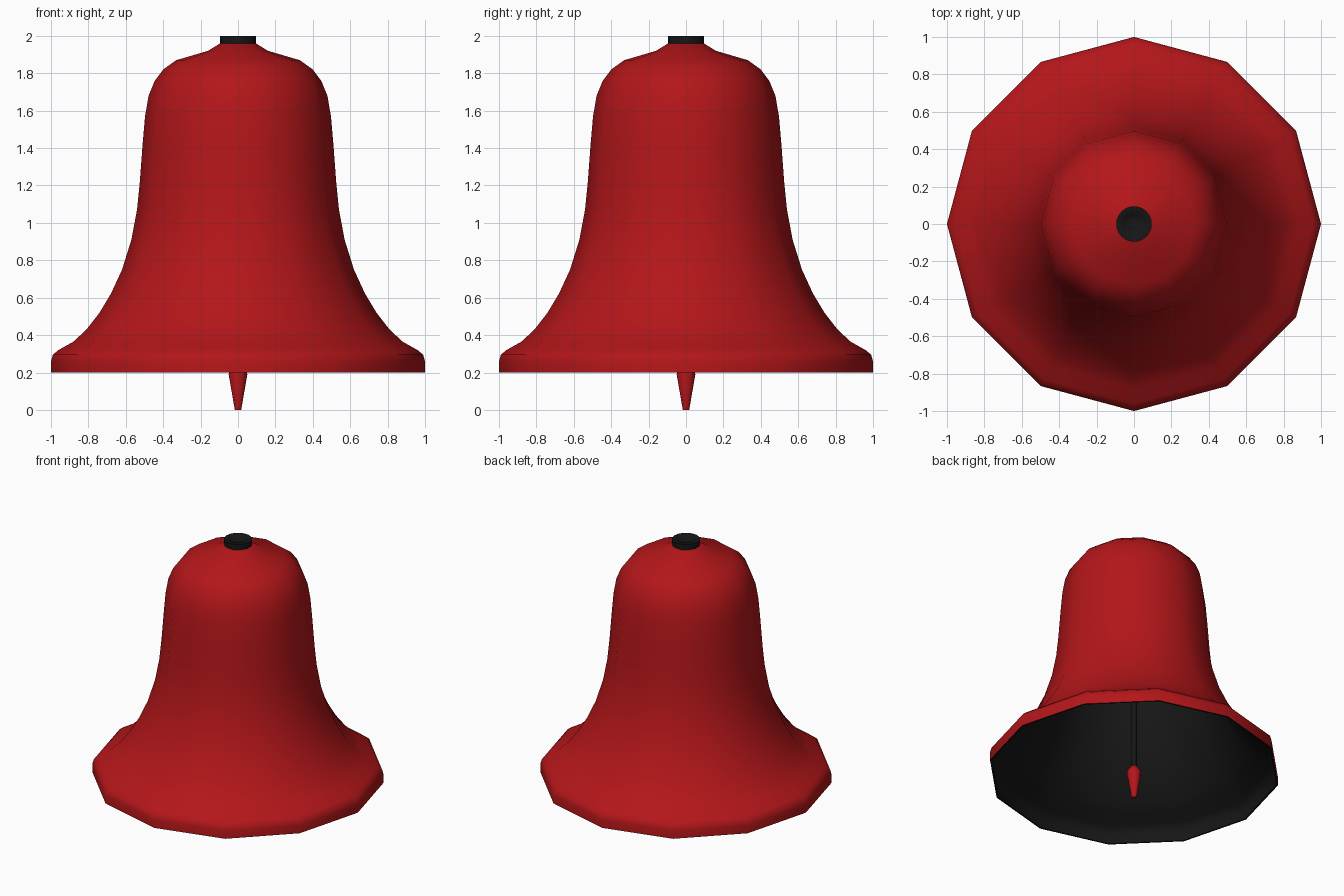
import bpy, bmesh, math

default = bpy.data.objects.get("Cube")
if default:
    bpy.data.objects.remove(default, do_unlink=True)


def material(name, colour):
    mat = bpy.data.materials.new(name)
    mat.use_nodes = True
    mat.diffuse_color = colour
    bsdf = mat.node_tree.nodes["Principled BSDF"]
    bsdf.inputs["Base Color"].default_value = colour
    bsdf.inputs["Roughness"].default_value = 0.5
    return mat


RED = material("red", (0.45, 0.008, 0.01, 1))
BLACK = material("black", (0.008, 0.008, 0.008, 1))


def lathe(name, profile, sides, mat):
    """Turn a profile of (radius, height) points about z; radius 0 makes a pole."""
    bm = bmesh.new()
    rings = []
    for r, z in profile:
        if r == 0:
            rings.append([bm.verts.new((0, 0, z))] * sides)
        else:
            rings.append([bm.verts.new((r * math.cos(a), r * math.sin(a), z))
                          for a in (math.tau * i / sides for i in range(sides))])
    for low, high in zip(rings, rings[1:]):
        for i in range(sides):
            j = (i + 1) % sides
            corners = dict.fromkeys((low[i], low[j], high[j], high[i]))
            bm.faces.new(list(corners))
    mesh = bpy.data.meshes.new(name)
    bm.to_mesh(mesh)
    bm.free()
    obj = bpy.data.objects.new(name, mesh)
    bpy.context.collection.objects.link(obj)
    mesh.materials.append(mat)
    bpy.ops.object.select_all(action="DESELECT")
    obj.select_set(True)
    bpy.context.view_layer.objects.active = obj
    bpy.ops.object.shade_smooth_by_angle(angle=math.radians(60))
    return obj


# Flared outer wall, from the lip up to the crown
wall = [(1, 0.2), (1, 0.26), (0.99, 0.295), (0.96, 0.32), (0.88, 0.365),
        (0.81, 0.43), (0.74, 0.52), (0.68, 0.62), (0.62, 0.75), (0.57, 0.91),
        (0.54, 1.07), (0.525, 1.22), (0.51, 1.42), (0.497, 1.57),
        (0.478, 1.68), (0.445, 1.76), (0.4, 1.82), (0.33, 1.87),
        (0.16, 1.92), (0.095, 1.96)]
lathe("bell_body", wall + [(0, 1.96)], 12, RED)

# Thin dark lining, running from the crown down to the lip
THICKNESS = 0.012
lining = [(r - THICKNESS, z - THICKNESS * (z > 1.7)) for r, z in wall]
lathe("bell_lining", [(0, 1.94)] + lining[::-1] + [wall[0]], 12, BLACK)

# Cap on the crown, with a shallow dish
lathe("top_cap", [(0.095, 1.955), (0.095, 2), (0.06, 2), (0.05, 1.985),
                  (0.02, 1.985), (0, 1.985)], 24, BLACK)

# Clapper hanging inside
lathe("clapper_rod", [(0.02, 0.22), (0.02, 1.95)], 12, BLACK)
lathe("clapper_tip", [(0, 0), (0.017, 0), (0.05, 0.19), (0.046, 0.21),
                      (0.02, 0.25), (0, 0.25)], 12, RED)
